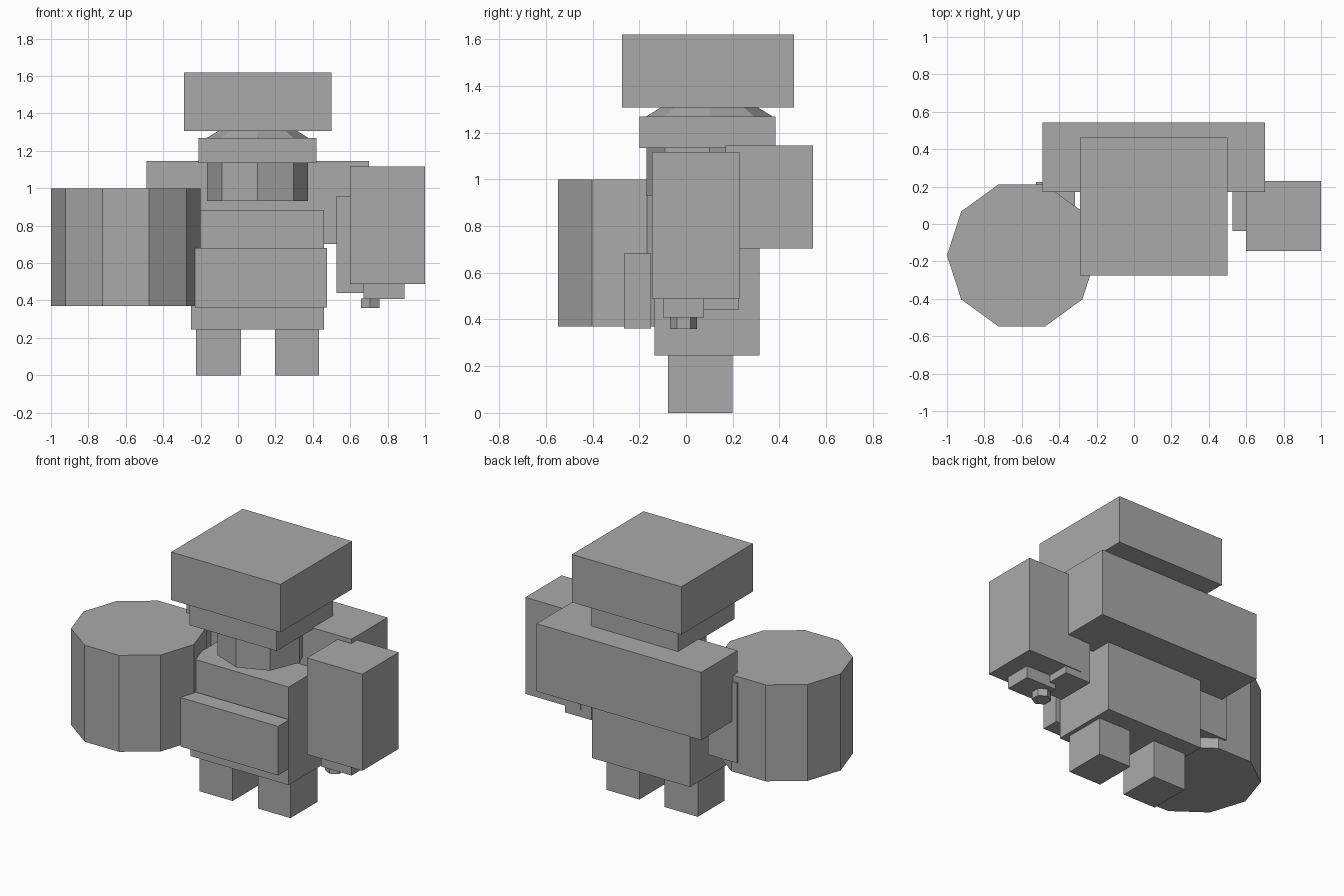
import bpy, math

if "Cube" in bpy.data.objects:
    bpy.data.objects.remove(bpy.data.objects["Cube"])

grey = bpy.data.materials.new("plain grey")
grey.diffuse_color = (0.4, 0.4, 0.4, 1)
grey.use_nodes = True
grey.node_tree.nodes["Principled BSDF"].inputs["Base Color"].default_value = grey.diffuse_color


def finish(name):
    ob = bpy.context.object
    ob.name = name
    ob.data.materials.append(grey)
    return ob


def box(name, x, y, z):
    """Box from (min, max) pairs."""
    spans = (x, y, z)
    bpy.ops.mesh.primitive_cube_add(size=1, location=[(a + b) / 2 for a, b in spans])
    ob = finish(name)
    ob.scale = [b - a for a, b in spans]
    return ob


def prism(name, sides, centre, z, r1, r2=None, turn=0):
    """Upright prism or frustum with its first corner turned from +x."""
    bpy.ops.mesh.primitive_cone_add(
        vertices=sides, radius1=r1, radius2=r1 if r2 is None else r2,
        depth=z[1] - z[0], location=(centre[0], centre[1], sum(z) / 2))
    ob = finish(name)
    # Blender starts the ring at +y
    for v in ob.data.vertices:
        a = math.radians(turn - 90)
        px, py = v.co.x, v.co.y
        v.co.x = px * math.cos(a) - py * math.sin(a)
        v.co.y = px * math.sin(a) + py * math.cos(a)
    return ob


# Head, jaw and neck
box("head", (-0.29, 0.50), (-0.275, 0.463), (1.307, 1.62))
box("jaw", (-0.21, 0.42), (-0.20, 0.383), (1.135, 1.27))
prism("neck", 8, (0.105, 0.10), (0.932, 1.27), 0.27)
prism("neck_top", 8, (0.105, 0.10), (1.27, 1.307), 0.27, 0.21)

# Body, belly plate and backpack
box("torso", (-0.25, 0.46), (-0.135, 0.315), (0.245, 0.885))
box("belly_plate", (-0.23, 0.475), (-0.265, -0.15), (0.362, 0.682))
box("backpack", (-0.49, 0.70), (0.17, 0.543), (0.703, 1.145))

# Legs
for side, x in (("right", (-0.225, 0.015)), ("left", (0.197, 0.433))):
    box(side + "_leg", x, (-0.077, 0.2), (0, 0.247))

# Upper arms
for side, x in (("right", (-0.525, -0.315)), ("left", (0.527, 0.715))):
    box(side + "_upper_arm", x, (-0.037, 0.225), (0.44, 0.96))

# Barrel-shaped forearm
prism("barrel_forearm", 10, (-0.6, -0.168), (0.37, 1.0), 0.4)

# Boxy forearm with hand and nozzle
box("box_forearm", (0.6, 1.0), (-0.145, 0.23), (0.487, 1.117))
box("hand", (0.67, 0.89), (-0.098, 0.077), (0.408, 0.487))
prism("nozzle", 6, (0.707, -0.01), (0.36, 0.412), 0.058, turn=90)
